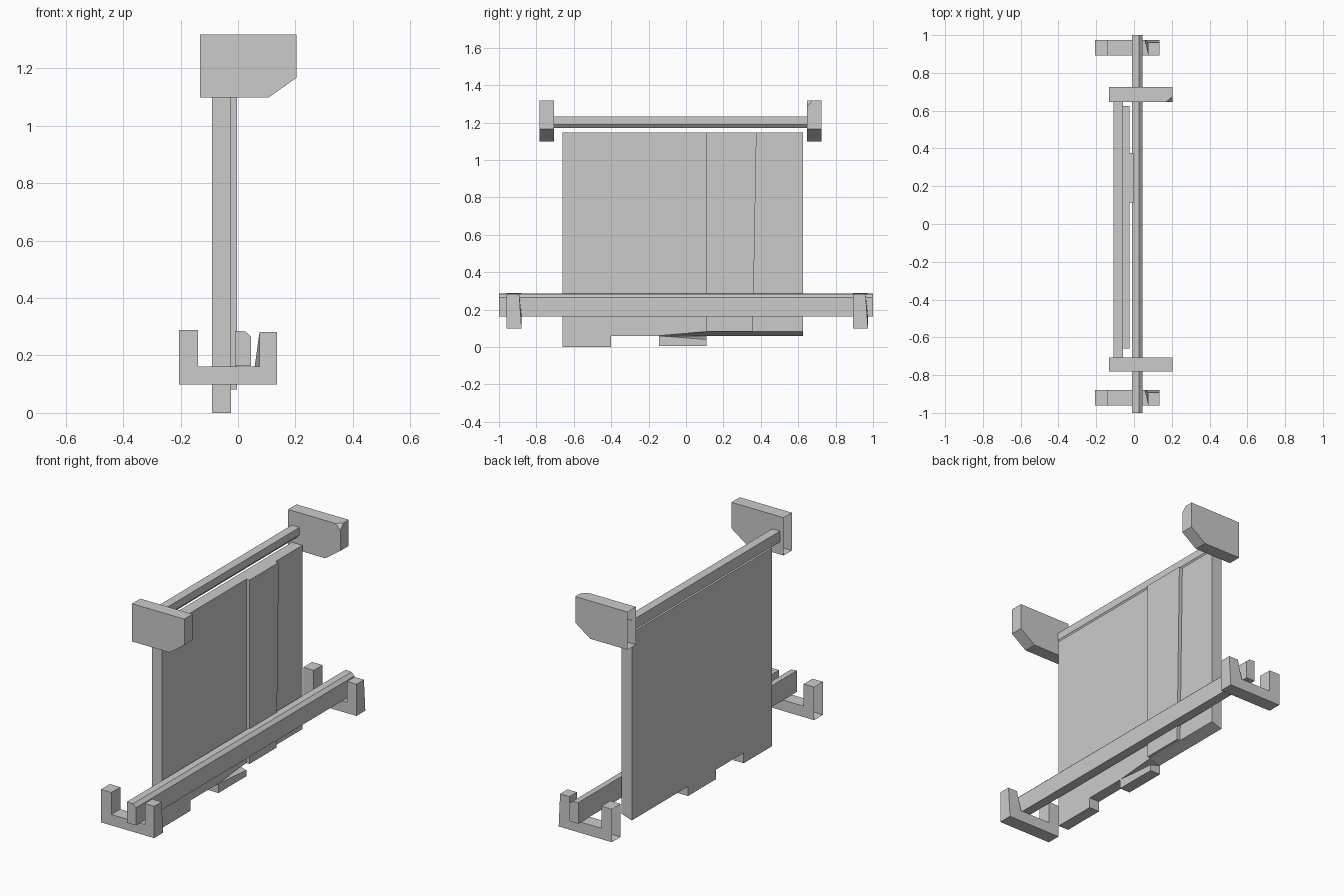
import bpy, bmesh
from mathutils import Vector

if "Cube" in bpy.data.objects:
    bpy.data.objects.remove(bpy.data.objects["Cube"])


def loft(name, a, b, open_back=False):
    """Solid between two matching loops; open_back leaves the -x end uncovered."""
    bm = bmesh.new()
    va = [bm.verts.new(p) for p in a]
    vb = [bm.verts.new(p) for p in b]
    n = len(va)
    bm.faces.new(va)
    bm.faces.new(vb[::-1])
    for i in range(n):
        j = (i + 1) % n
        bm.faces.new((va[i], vb[i], vb[j], va[j]))
    bmesh.ops.recalc_face_normals(bm, faces=bm.faces[:])
    if open_back:
        xmin = min(v.co.x for v in bm.verts)
        ends = [f for f in bm.faces if all(v.co.x < xmin + 1e-4 for v in f.verts)]
        bmesh.ops.delete(bm, geom=ends, context='FACES_ONLY')
    me = bpy.data.meshes.new(name)
    bm.to_mesh(me)
    bm.free()
    ob = bpy.data.objects.new(name, me)
    bpy.context.collection.objects.link(ob)
    return ob


def along_y(name, prof, y0, y1, **kw):
    return loft(name, [(x, y0, z) for x, z in prof], [(x, y1, z) for x, z in prof], **kw)


def along_x(name, x0, back, x1, front):
    return loft(name, [(x0, y, z) for y, z in back], [(x1, y, z) for y, z in front])


# Main panel with notched foot and a slanted front lower edge
def panel_outline(lip):
    return [(-0.66, 0), (-0.40, 0), (-0.40, 0.06), (-0.145, 0.06), (0.11, lip),
            (0.625, lip), (0.625, 1.147), (-0.66, 1.147)]


along_x("panel", -0.09, panel_outline(0.06), -0.024, panel_outline(0.082))

# Middle foot tab, its front top edge falling away
tab = [(-0.145, 0.005), (0.11, 0.005), (0.11, 0.06), (-0.145, 0.06)]
along_x("foot_tab", -0.09, tab, -0.024, tab[:2] + [(0.11, 0.04), (-0.145, 0.06)])

# Raised strip on the panel face
strip = [(0.11, 0.082), (0.358, 0.082), (0.377, 1.147), (0.11, 1.147)]
along_x("panel_strip", -0.024, strip, -0.003, strip)

# Upper rail
along_y("upper_rail", [(-0.108, 1.17), (-0.075, 1.17), (-0.058, 1.19),
                       (-0.058, 1.233), (-0.108, 1.233)], -0.71, 0.65)

# Lower rail
along_y("lower_rail", [(-0.01, 0.163), (0.046, 0.163), (0.046, 0.265),
                       (0.027, 0.283), (-0.01, 0.286)], -1, 1)

# Upper end plates
plate = [(-0.132, 1.098), (0.107, 1.098), (0.203, 1.166), (0.203, 1.317), (-0.132, 1.317)]
along_y("upper_plate_front", plate, -0.782, -0.706, open_back=True)
back_plate = along_y("upper_plate_back", plate, 0.647, 0.724, open_back=True)

# Clipped inner corner on the back plate
bm = bmesh.new()
bm.from_mesh(back_plate.data)
p, q, r = Vector((0.17, 0.647, 1.317)), Vector((0.203, 0.675, 1.317)), Vector((0.203, 0.647, 1.285))
n = (q - p).cross(r - p)
if n.dot(Vector((0.203, 0.647, 1.317)) - p) < 0:
    n.negate()
cut = bmesh.ops.bisect_plane(bm, geom=bm.verts[:] + bm.edges[:] + bm.faces[:],
                             plane_co=p, plane_no=n, clear_outer=True)
edges = [e for e in cut['geom_cut'] if isinstance(e, bmesh.types.BMEdge)]
bmesh.ops.edgeloop_fill(bm, edges=edges)
bmesh.ops.recalc_face_normals(bm, faces=bm.faces[:])
bm.to_mesh(back_plate.data)
bm.free()

# Lower U-shaped brackets, arm leaning in towards the back
for label, y in (("front", -0.96), ("back", 0.892)):
    y1, yt = y + 0.081, y + 0.068
    near = [(-0.206, 0.098), (0.135, 0.098), (0.135, 0.282), (0.075, 0.282),
            (0.075, 0.161), (-0.139, 0.161), (-0.139, 0.289), (-0.206, 0.289)]
    far = list(near)
    far[4] = (0.058, 0.161)
    loft("lower_bracket_" + label,
         [(px, y, pz) for px, pz in near],
         [(px, yt if i in (2, 3) else y1, pz) for i, (px, pz) in enumerate(far)],
         open_back=True)
